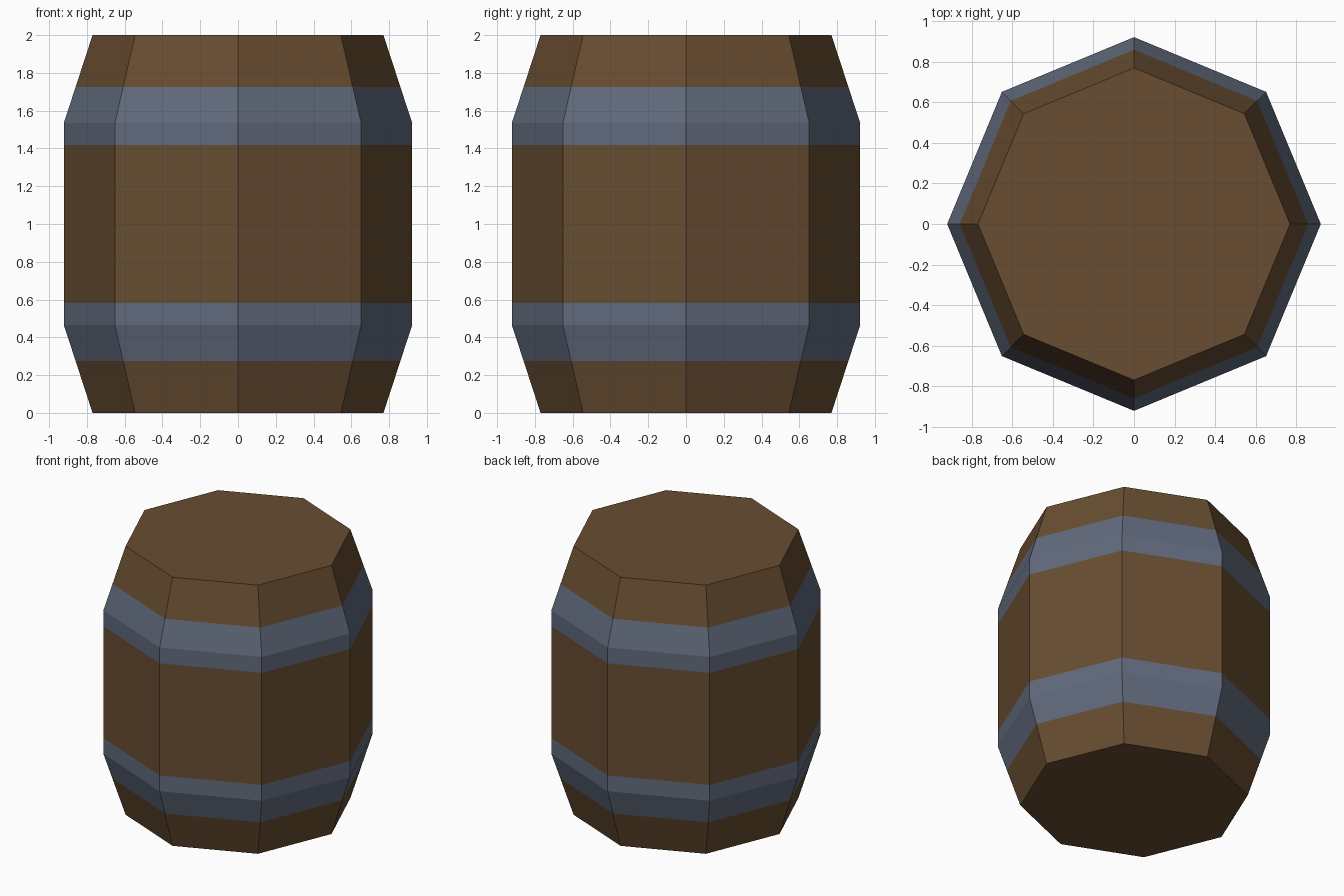
import bpy, bmesh, math

if "Cube" in bpy.data.objects:
    bpy.data.objects.remove(bpy.data.objects["Cube"])

SIDES = 8
R_END, R_MID = 0.77, 0.922
Z_BEND = 0.465          # height where the slanted end meets the straight middle


def material(name, color):
    m = bpy.data.materials.new(name)
    m.diffuse_color = (*color, 1)
    m.use_nodes = True
    m.node_tree.nodes["Principled BSDF"].inputs["Base Color"].default_value = m.diffuse_color
    return m


def radius(z):
    edge = min(z, 2 - z)
    return R_END + (R_MID - R_END) * min(edge / Z_BEND, 1)


# Ring heights: ends, hoop edges and bends, mirrored about the middle
lower = [0, 0.275, Z_BEND, 0.583]
heights = lower + [2 - z for z in reversed(lower)]

# Barrel body as stacked octagonal rings
bm = bmesh.new()
rings = []
for z in heights:
    r = radius(z)
    rings.append([bm.verts.new((r * math.cos(a), r * math.sin(a), z))
                  for a in (math.tau * i / SIDES for i in range(SIDES))])
for low, high in zip(rings, rings[1:]):
    for i in range(SIDES):
        j = (i + 1) % SIDES
        bm.faces.new((low[i], low[j], high[j], high[i]))

# Flat lids
bm.faces.new(rings[0][::-1])
bm.faces.new(rings[-1])

# Metal hoops: wall faces between the hoop heights
for f in bm.faces:
    z = f.calc_center_median().z
    f.material_index = int(0.275 < min(z, 2 - z) < 0.583)

mesh = bpy.data.meshes.new("barrel")
bm.to_mesh(mesh)
bm.free()
mesh.materials.append(material("brown wood", (0.138, 0.074, 0.031)))
mesh.materials.append(material("grey blue metal", (0.119, 0.144, 0.202)))
bpy.context.collection.objects.link(bpy.data.objects.new("barrel", mesh))
